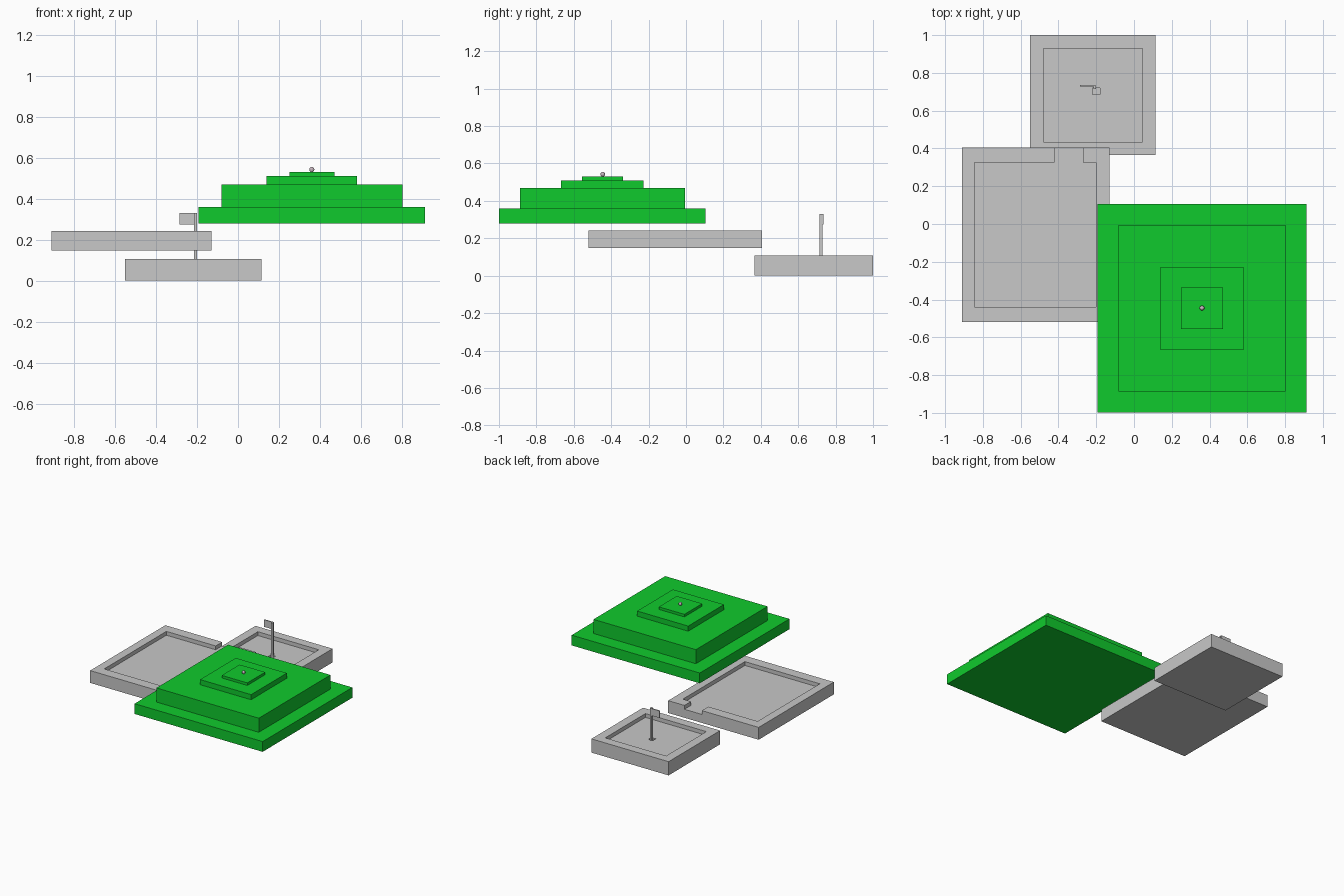
import bpy
import bmesh

cube = bpy.data.objects.get("Cube")
if cube:
    bpy.data.objects.remove(cube, do_unlink=True)


def material(name, colour):
    mat = bpy.data.materials.new(name)
    mat.use_nodes = True
    mat.diffuse_color = (*colour, 1)
    mat.node_tree.nodes["Principled BSDF"].inputs["Base Color"].default_value = (*colour, 1)
    return mat


GREY = material("light grey", (0.58, 0.58, 0.58))
GREEN = material("bright green", (0.005, 0.59, 0.026))
PINK = material("pinkish grey", (0.58, 0.48, 0.53))


def finish(name, bm, mat):
    bmesh.ops.recalc_face_normals(bm, faces=bm.faces)
    mesh = bpy.data.meshes.new(name)
    bm.to_mesh(mesh)
    bm.free()
    mesh.materials.append(mat)
    obj = bpy.data.objects.new(name, mesh)
    bpy.context.collection.objects.link(obj)
    return obj


def box(name, x, y, z, mat):
    """Box given by its (low, high) range on each axis."""
    bm = bmesh.new()
    bmesh.ops.create_cube(bm, size=1)
    for v in bm.verts:
        v.co = [r[0] if c < 0 else r[1] for c, r in zip(v.co, (x, y, z))]
    return finish(name, bm, mat)


def carve(obj, x, y, z):
    """Cut a box-shaped recess out of an object."""
    cutter = box("cutter", x, y, z, obj.data.materials[0])
    cutter.hide_render = True
    mod = obj.modifiers.new("recess", "BOOLEAN")
    mod.operation = "DIFFERENCE"
    mod.solver = "EXACT"
    mod.object = cutter
    bpy.context.view_layer.objects.active = obj
    bpy.ops.object.modifier_apply(modifier=mod.name)
    bpy.data.objects.remove(cutter, do_unlink=True)


def stepped_mound(name, centre, tiers, base, mat):
    """Square terraces as one closed skin; tiers are (half width, top height)."""
    bm = bmesh.new()

    def ring(half, z):
        return [bm.verts.new((centre[0] + sx * half, centre[1] + sy * half, z))
                for sx, sy in ((-1, -1), (1, -1), (1, 1), (-1, 1))]

    rings, z = [], base
    for half, top in tiers:
        rings += [ring(half, z), ring(half, top)]
        z = top
    for a, b in zip(rings, rings[1:]):
        for i in range(4):
            j = (i + 1) % 4
            bm.faces.new((a[i], a[j], b[j], b[i]))
    bm.faces.new(rings[0])
    bm.faces.new(rings[-1])
    return finish(name, bm, mat)


# Low back tray with a sunken floor and a small hole beside the pole
low_tray = box("low_tray", (-0.55, 0.115), (0.365, 1.0), (0, 0.107), GREY)
carve(low_tray, (-0.48, 0.045), (0.435, 0.93), (0.077, 0.2))
carve(low_tray, (-0.22, -0.18), (0.685, 0.72), (0.045, 0.2))

# Flag and pole
box("flag_pole", (-0.215, -0.2), (0.715, 0.729), (0.07, 0.33), GREY)
box("flag", (-0.285, -0.203), (0.727, 0.735), (0.275, 0.33), GREY)

# Middle tray, its rim open at the back
middle_tray = box("middle_tray", (-0.91, -0.13), (-0.52, 0.405), (0.147, 0.243), GREY)
carve(middle_tray, (-0.845, -0.2), (-0.44, 0.325), (0.213, 0.3))
carve(middle_tray, (-0.42, -0.27), (0.3, 0.5), (0.213, 0.3))

# Green terraces
stepped_mound("green_terraces", (0.36, -0.447),
              [(0.552, 0.36), (0.441, 0.47), (0.22, 0.51), (0.11, 0.53)], 0.28, GREEN)

# Ball on the summit
bm = bmesh.new()
bmesh.ops.create_uvsphere(bm, u_segments=10, v_segments=6, radius=0.013)
ball = finish("ball", bm, PINK)
ball.location = (0.36, -0.445, 0.542)
